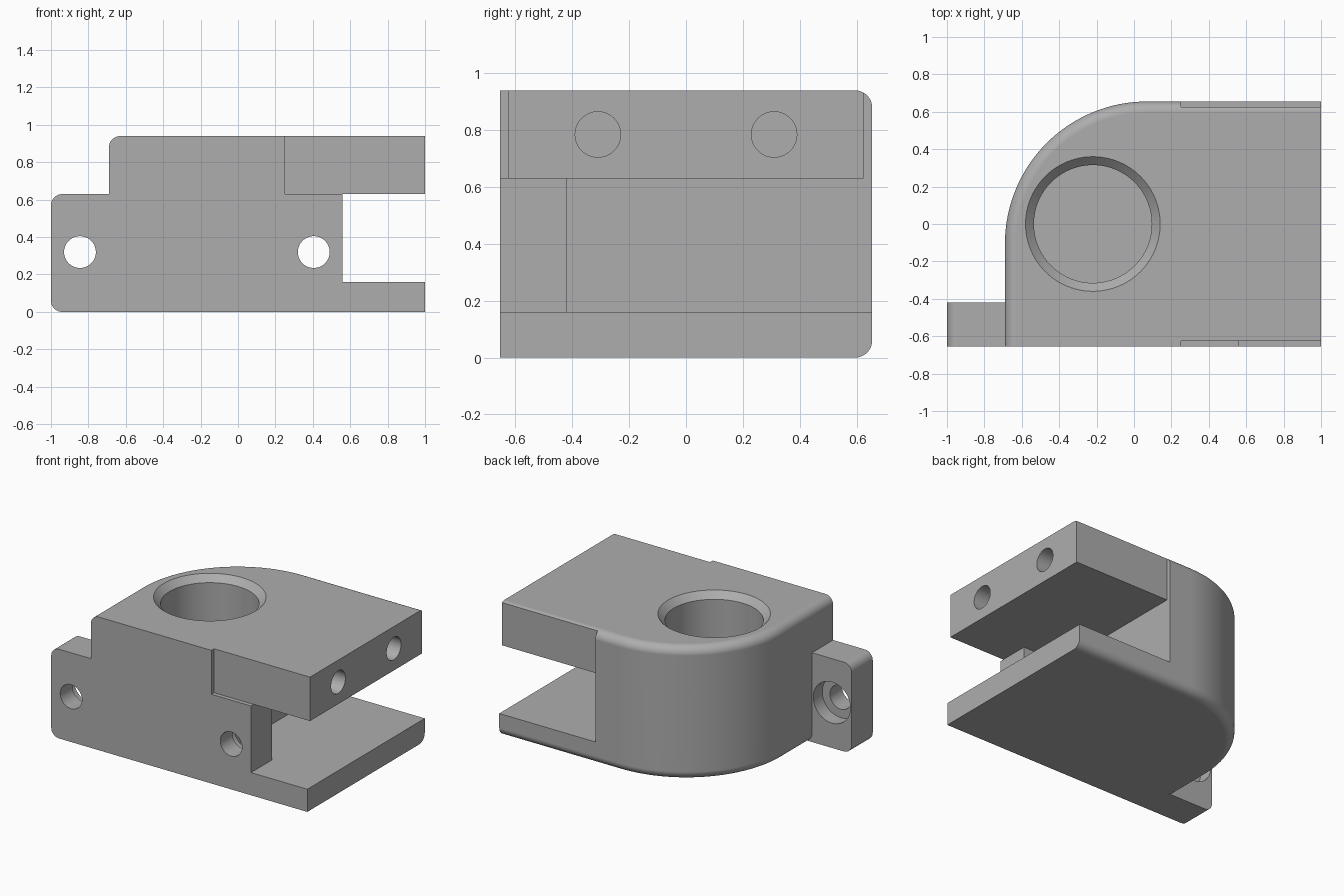
import bpy, bmesh
from math import sin, cos, pi
from mathutils import Matrix, Vector

if "Cube" in bpy.data.objects:
    bpy.data.objects.remove(bpy.data.objects["Cube"], do_unlink=True)

LEFT, RIGHT, FRONT, BACK, TOP = -0.69, 1.0, -0.655, 0.655, 0.94
CORNER, FILLET = 0.76, 0.06
SLOT_LOW, SLOT_HIGH, WALL_BACK = 0.16, 0.63, -0.42

grey = bpy.data.materials.new("machined grey")
grey.use_nodes = True
colour = (0.42, 0.42, 0.42, 1)
grey.diffuse_color = colour
grey.node_tree.nodes["Principled BSDF"].inputs["Base Color"].default_value = colour


def make_object(name, bm):
    bmesh.ops.recalc_face_normals(bm, faces=bm.faces)
    mesh = bpy.data.meshes.new(name)
    bm.to_mesh(mesh)
    bm.free()
    mesh.materials.append(grey)
    obj = bpy.data.objects.new(name, mesh)
    bpy.context.collection.objects.link(obj)
    return obj


def loft(name, rings):
    """Skin a stack of closed rings and cap both ends."""
    bm = bmesh.new()
    rows = [[bm.verts.new(p) for p in ring] for ring in rings]
    n = len(rows[0])
    for a, b in zip(rows, rows[1:]):
        for i in range(n):
            j = (i + 1) % n
            bm.faces.new((a[i], a[j], b[j], b[i]))
    bm.faces.new(rows[0])
    bm.faces.new(rows[-1])
    return make_object(name, bm)


def box(name, low, high):
    low, high = Vector(low), Vector(high)
    bm = bmesh.new()
    bmesh.ops.create_cube(bm, size=1, matrix=Matrix.Translation((low + high) / 2)
                          @ Matrix.Diagonal((*(high - low), 1)))
    return make_object(name, bm)


def turned(name, axis, centre, profile, n=64):
    """Round cutter: profile lists (radius, position along axis)."""
    a, b = centre
    rings = []
    for r, t in profile:
        ring = []
        for i in range(n):
            u, v = a + r * cos(2 * pi * i / n), b + r * sin(2 * pi * i / n)
            ring.append({"x": (t, u, v), "y": (u, t, v), "z": (u, v, t)}[axis])
        rings.append(ring)
    return loft(name, rings)


def combine(target, tool, operation="DIFFERENCE"):
    mod = target.modifiers.new(tool.name, "BOOLEAN")
    mod.operation, mod.object, mod.solver = operation, tool, "EXACT"
    bpy.context.view_layer.update()
    graph = bpy.context.evaluated_depsgraph_get()
    mesh = bpy.data.meshes.new_from_object(target.evaluated_get(graph))
    target.modifiers.clear()
    target.data = mesh
    bpy.data.objects.remove(tool, do_unlink=True)


def outline(inset, z, n=40):
    """Plan of the block; only the left, corner and back edges move inwards."""
    cx, cy, r = LEFT + CORNER, BACK - CORNER, CORNER - inset
    pts = [(RIGHT, FRONT, z), (RIGHT, BACK - inset, z)]
    for i in range(n + 1):
        a = pi / 2 + pi / 2 * i / n
        pts.append((cx + r * cos(a), cy + r * sin(a), z))
    return pts + [(LEFT + inset, FRONT, z)]


# Main block with filleted top and bottom edges
steps = [pi / 2 * i / 8 for i in range(9)]
lower = [outline(FILLET * (1 - sin(a)), FILLET * (1 - cos(a))) for a in steps]
upper = [outline(FILLET * (1 - cos(a)), TOP - FILLET * (1 - sin(a))) for a in steps]
block = loft("clamp_block", lower + upper)

# Mounting ear with two rounded outer corners
ear = [(LEFT + 0.15, 0), (LEFT + 0.15, SLOT_HIGH)]
for cz, start in ((SLOT_HIGH - FILLET, pi / 2), (FILLET, pi)):
    ear += [(-1 + FILLET + FILLET * cos(start + a), cz + FILLET * sin(start + a)) for a in steps]
combine(block, loft("ear", [[(x, y, z) for x, z in ear] for y in (FRONT, WALL_BACK)]), "UNION")

# Side slot, which leaves a short wall at the front
combine(block, box("slot", (0.25, WALL_BACK, SLOT_LOW), (1.2, 0.9, SLOT_HIGH)))
combine(block, box("slot_mouth", (0.56, -0.9, SLOT_LOW), (1.2, WALL_BACK + 0.1, SLOT_HIGH)))

# Shallow relief on the front and back of the upper jaw
combine(block, box("front_relief", (0.25, -0.9, SLOT_HIGH), (1.2, -0.625, 1.2)))
combine(block, box("back_relief", (0.25, 0.625, SLOT_HIGH), (1.2, 0.9, 1.2)))

# Chamfered blind bore from the top
combine(block, turned("bore", "z", (-0.22, 0),
                      [(0.315, SLOT_LOW), (0.315, TOP - 0.045), (0.36, TOP), (0.36, 1.1)], 96))

# Counterbored screw holes in the ear and the front wall
for x in (-0.845, 0.405):
    combine(block, turned("screw_hole", "y", (x, 0.32),
                          [(0.085, -0.8), (0.085, -0.52), (0.145, -0.52), (0.145, WALL_BACK + 0.02)]))

# Blind holes in the end of the upper jaw
for y in (-0.31, 0.31):
    combine(block, turned("end_hole", "x", (y, 0.785), [(0.08, 0.5), (0.08, 1.1)], 48))

# Smooth curved surfaces, crisp machined edges
bpy.ops.object.select_all(action="DESELECT")
block.select_set(True)
bpy.context.view_layer.objects.active = block
bpy.ops.object.shade_smooth_by_angle(angle=pi / 6)
weighted = block.modifiers.new("flat_face_normals", "WEIGHTED_NORMAL")
weighted.keep_sharp = True
